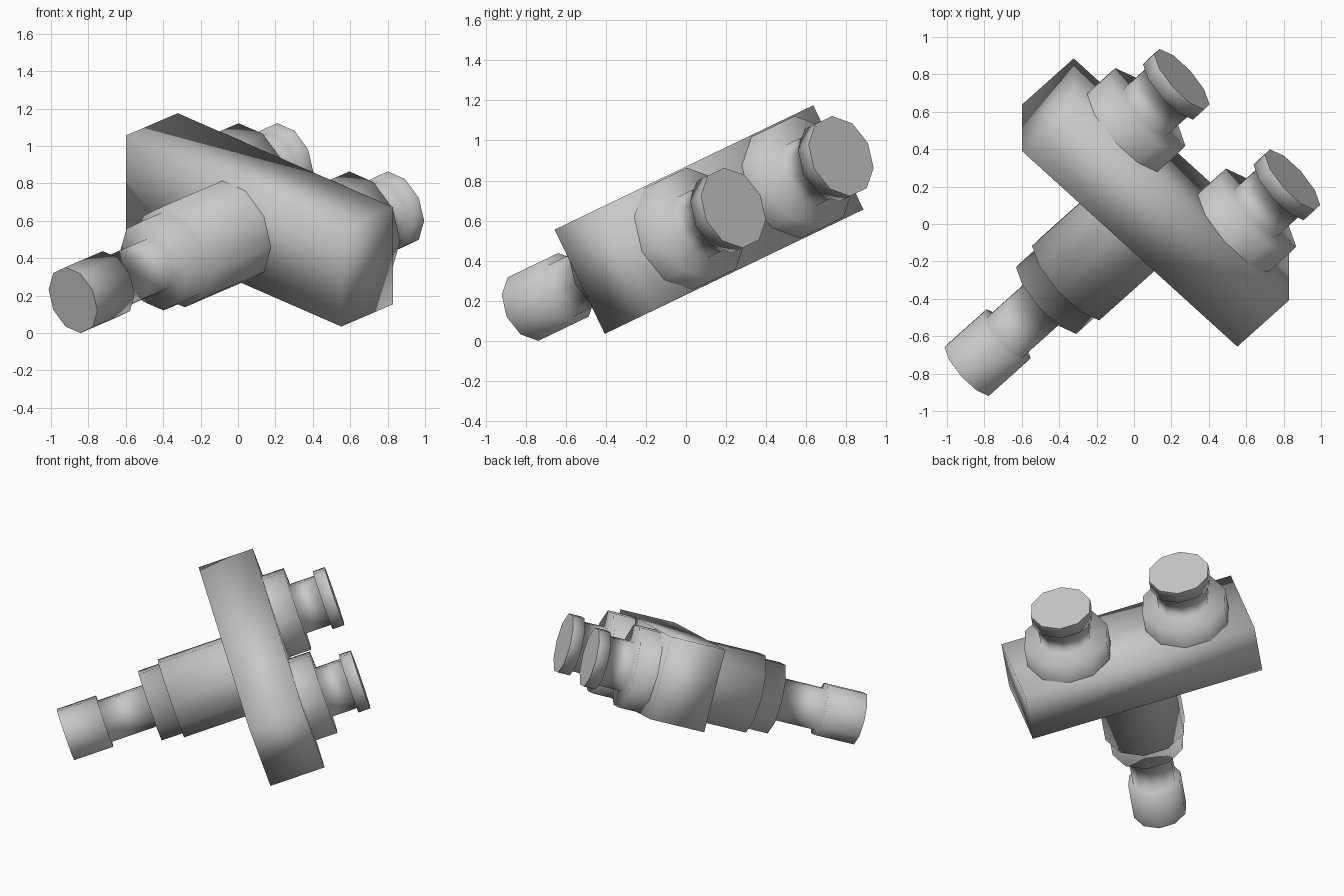
import bpy, bmesh, math
from mathutils import Matrix, Vector

cube = bpy.data.objects.get("Cube")
if cube:
    bpy.data.objects.remove(cube, do_unlink=True)

# One grey for the whole fitting
grey = bpy.data.materials.new("plain_grey")
grey.use_nodes = True
colour = (0.58, 0.58, 0.58, 1)
grey.diffuse_color = colour
grey.node_tree.nodes["Principled BSDF"].inputs["Base Color"].default_value = colour

# Tilted frame: local x runs along the block, y up its height, z toward the stem tip
stem_dir = -Vector((0.709, 0.634, 0.305)).normalized()
up_dir = Vector((0, -0.433, 0.901))
up_dir = (up_dir - stem_dir * up_dir.dot(stem_dir)).normalized()
long_dir = up_dir.cross(stem_dir)
frame = Matrix((long_dir, up_dir, stem_dir)).transposed().to_4x4()
frame.translation = (0.115, 0.115, 0.605)


def add_object(name, bm, offset=0):
    bmesh.ops.recalc_face_normals(bm, faces=bm.faces)
    mesh = bpy.data.meshes.new(name)
    bm.to_mesh(mesh)
    bm.free()
    mesh.materials.append(grey)
    obj = bpy.data.objects.new(name, mesh)
    obj.matrix_world = frame @ Matrix.Translation((offset, 0, 0))
    bpy.context.collection.objects.link(obj)


def lathe(name, profile, offset=0, sides=10):
    """Turn (radius, height) points around local z; soft sides, flat end caps."""
    bm = bmesh.new()
    rings = []
    for radius, height in profile:
        angles = [math.tau * i / sides for i in range(sides)]
        rings.append([bm.verts.new((radius * math.cos(t), radius * math.sin(t), height))
                      for t in angles])
    for low, high in zip(rings, rings[1:]):
        for i in range(sides):
            j = (i + 1) % sides
            bm.faces.new((low[i], low[j], high[j], high[i])).smooth = True
    bm.faces.new(rings[0])
    bm.faces.new(rings[-1])
    add_object(name, bm, offset)


# Manifold block with soft shading over its corners
bm = bmesh.new()
bmesh.ops.create_cube(bm, size=1)
bmesh.ops.scale(bm, vec=(1.633, 0.577, 0.388), verts=bm.verts)
for face in bm.faces:
    face.smooth = True
add_object("manifold_block", bm)

# Stepped stem: body, collar, neck and tip
lathe("front_stem", [(0.282, 0), (0.282, 0.65), (0.252, 0.65), (0.252, 0.80),
                     (0.15, 0.80), (0.15, 1.124), (0.185, 1.124), (0.185, 1.405)])

# Pair of back ports: flange, neck and cap
for side, name in ((-1, "right_port"), (1, "left_port")):
    lathe(name, [(0.295, -0.15), (0.295, -0.35), (0.178, -0.35),
                 (0.178, -0.53), (0.21, -0.53), (0.21, -0.615)], side * 0.42)
